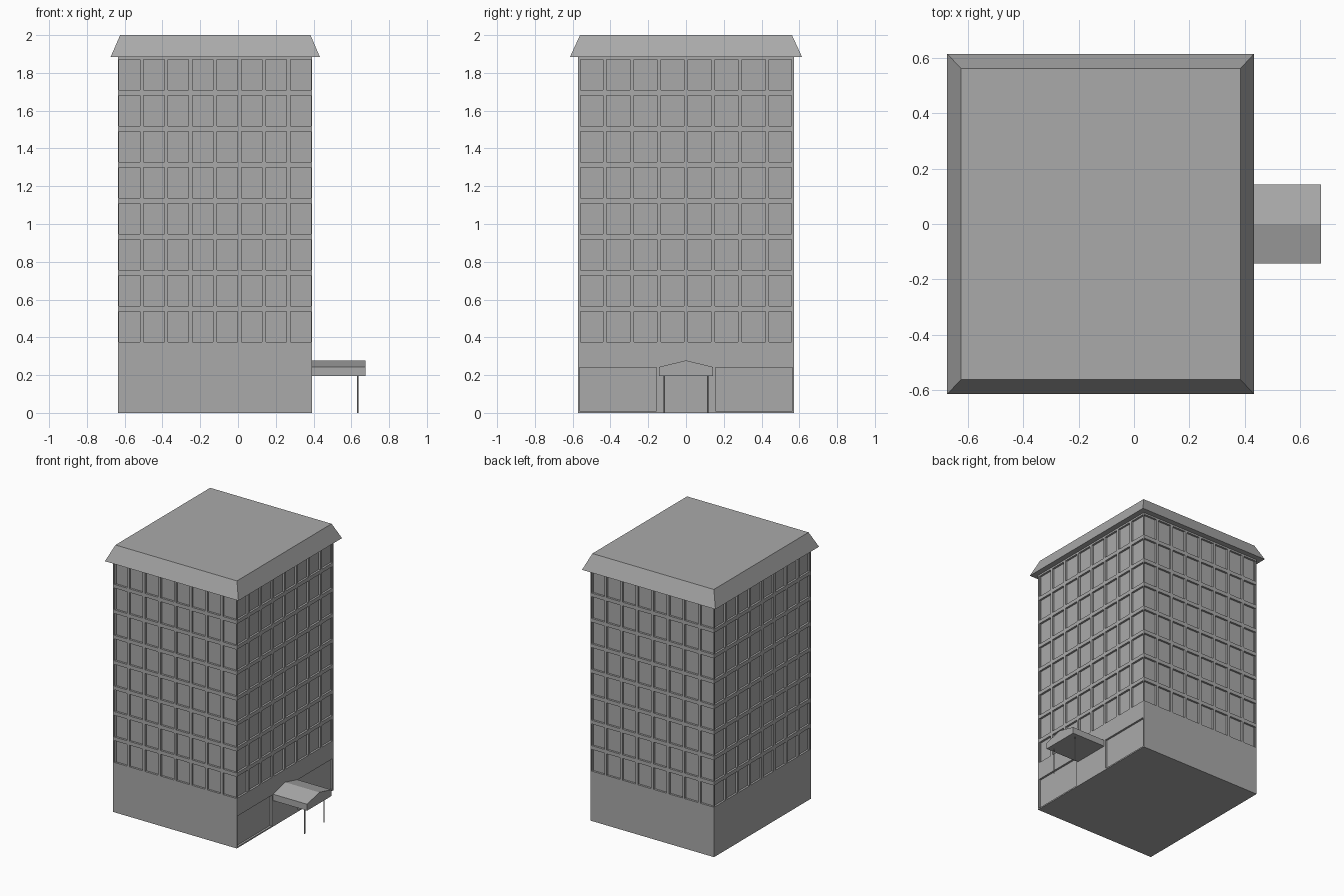
import bpy, bmesh
from mathutils import Vector

cube = bpy.data.objects.get("Cube")
if cube:
    bpy.data.objects.remove(cube, do_unlink=True)

grey = bpy.data.materials.new("plain grey")
grey.use_nodes = True
colour = (0.4, 0.4, 0.4, 1)
grey.diffuse_color = colour
grey.node_tree.nodes["Principled BSDF"].inputs["Base Color"].default_value = colour

UP = Vector((0, 0, 1))
X0, X1, Y = -0.634, 0.391, 0.573      # wall limits
EAVES, GROUND_TOP = 1.885, 0.36
FLOORS = COLUMNS = 8
DEPTH = 0.015                         # window recess


def finish(bm, name):
    mesh = bpy.data.meshes.new(name)
    bm.to_mesh(mesh)
    bm.free()
    mesh.materials.append(grey)
    obj = bpy.data.objects.new(name, mesh)
    bpy.context.collection.objects.link(obj)
    return obj


def quad(bm, points):
    return bm.faces.new([bm.verts.new(p) for p in points])


def spans(start, end, count, gap):
    """Evenly spaced openings with a gap between neighbours."""
    size = (end - start - gap * (count - 1)) / count
    return [(start + i * (size + gap), start + i * (size + gap) + size) for i in range(count)]


def cells(low, high, openings):
    """Split a range into alternating solid strips and openings."""
    cuts = [low] + [v for span in openings for v in span] + [high]
    return [(a, b, i % 2 == 1) for i, (a, b) in enumerate(zip(cuts, cuts[1:]))]


def wall_band(bm, origin, along, width, low, high, columns, rows):
    """Wall strip with a recessed panel wherever a column and a row cross."""
    inward = -along.cross(UP) * DEPTH
    for u0, u1, col_open in cells(0, width, columns):
        for z0, z1, row_open in cells(low, high, rows):
            rim = [origin + along * u + UP * z
                   for u, z in ((u0, z0), (u1, z0), (u1, z1), (u0, z1))]
            if not (col_open and row_open):
                quad(bm, rim)
                continue
            back = [p + inward for p in rim]
            quad(bm, back)
            for i in range(4):
                j = (i + 1) % 4
                quad(bm, (rim[i], rim[j], back[j], back[i]))


# Tower walls: windows on every side, shop fronts on the entrance side
bm = bmesh.new()
corners = [Vector(c) for c in ((X0, -Y, 0), (X1, -Y, 0), (X1, Y, 0), (X0, Y, 0))]
rows = spans(0.374, 1.872, FLOORS, 0.028)
for i, corner in enumerate(corners):
    side = corners[(i + 1) % 4] - corner
    width, along = side.length, side.normalized()
    margin = 0.01 if i % 2 else 0.005
    columns = spans(margin, width - margin, COLUMNS, 0.02)
    wall_band(bm, corner, along, width, GROUND_TOP, EAVES, columns, rows)
    if i == 1:
        shops = spans(margin, width - margin, 2, 0.31)
        wall_band(bm, corner, along, width, 0, GROUND_TOP, shops, [(0.01, 0.24)])
    else:
        wall_band(bm, corner, along, width, 0, GROUND_TOP, [], [])
quad(bm, reversed(corners))
bmesh.ops.remove_doubles(bm, verts=bm.verts, dist=0.0001)
finish(bm, "tower_walls")


def prism(name, first, second):
    """Solid joining two matching outlines."""
    bm = bmesh.new()
    a = [bm.verts.new(p) for p in first]
    b = [bm.verts.new(p) for p in second]
    bm.faces.new(a)
    bm.faces.new(b)
    for i in range(len(a)):
        j = (i + 1) % len(a)
        bm.faces.new((a[i], a[j], b[j], b[i]))
    bmesh.ops.recalc_face_normals(bm, faces=bm.faces)
    return finish(bm, name)


def rectangle(x0, x1, y, z):
    return [(x0, -y, z), (x1, -y, z), (x1, y, z), (x0, y, z)]


# Flat-topped roof with sloping, overhanging edges
prism("roof", rectangle(-0.674, 0.433, 0.614, EAVES), rectangle(-0.624, 0.384, 0.561, 2))

# Gabled entrance canopy
gable = [(-0.143, 0.195), (0.143, 0.195), (0.143, 0.243), (0, 0.278), (-0.143, 0.243)]
prism("entrance_canopy", [(X1, y, z) for y, z in gable], [(0.674, y, z) for y, z in gable])

# Canopy posts
for side, y in (("right", -0.114), ("left", 0.114)):
    bm = bmesh.new()
    bmesh.ops.create_cone(bm, cap_ends=True, segments=8, radius1=0.004, radius2=0.004, depth=0.196)
    bmesh.ops.translate(bm, verts=bm.verts, vec=(0.633, y, 0.098))
    finish(bm, "canopy_post_" + side)
